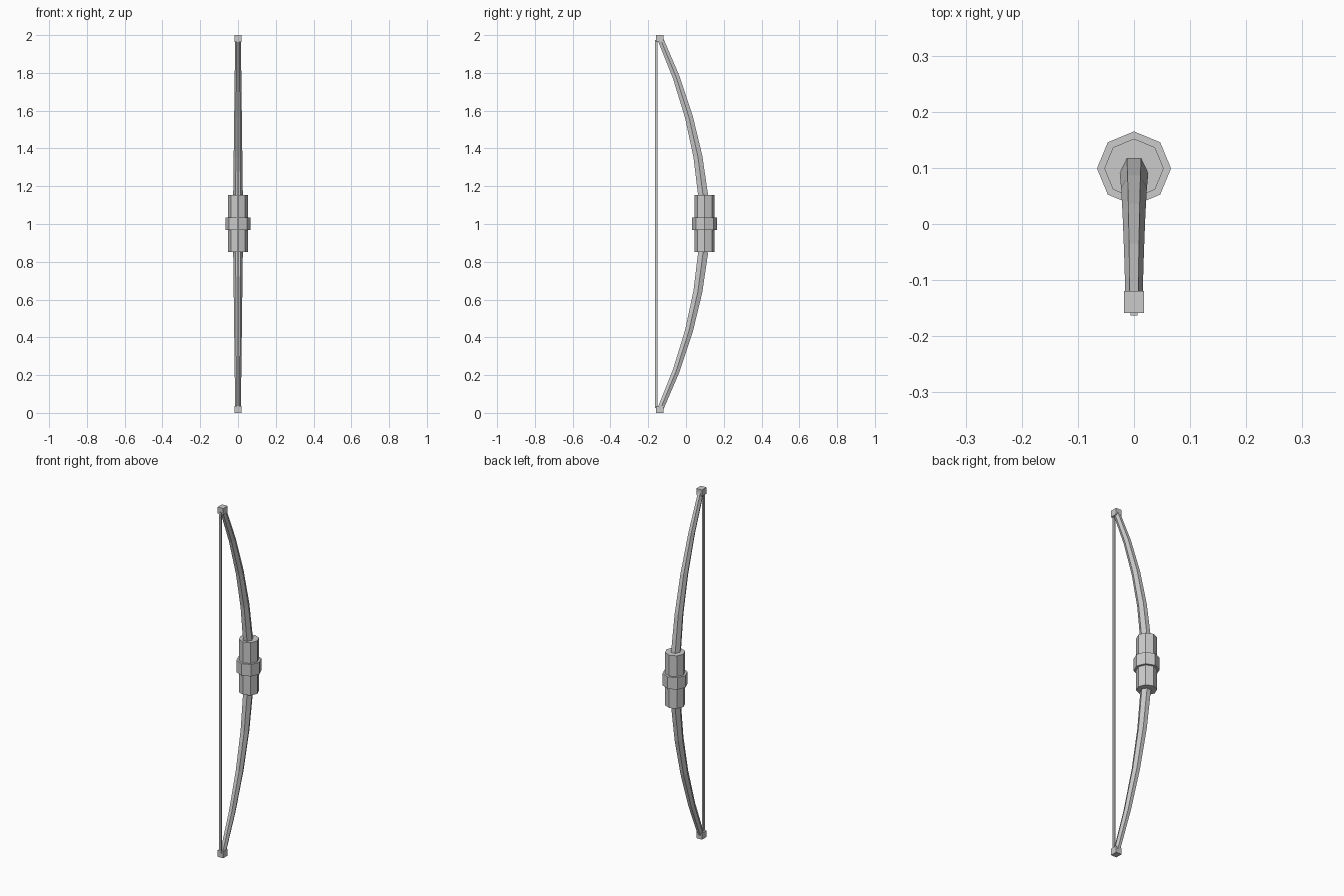
import bpy, bmesh, math
from mathutils import Vector

if "Cube" in bpy.data.objects:
    bpy.data.objects.remove(bpy.data.objects["Cube"])

GRIP_Y, TIP_Y = 0.099, -0.139


def make_object(name, bm):
    bmesh.ops.recalc_face_normals(bm, faces=bm.faces)
    mesh = bpy.data.meshes.new(name)
    bm.to_mesh(mesh)
    bm.free()
    obj = bpy.data.objects.new(name, mesh)
    bpy.context.collection.objects.link(obj)
    return obj


def prism(name, sides, radius, y, z0, z1):
    bm = bmesh.new()
    bmesh.ops.create_cone(bm, cap_ends=True, segments=sides, radius1=radius,
                          radius2=radius, depth=z1 - z0)
    bmesh.ops.translate(bm, verts=bm.verts, vec=(0, y, (z0 + z1) / 2))
    return make_object(name, bm)


def block(name, size, y, z):
    bm = bmesh.new()
    bmesh.ops.create_cube(bm, size=1)
    bmesh.ops.scale(bm, verts=bm.verts, vec=size)
    bmesh.ops.translate(bm, verts=bm.verts, vec=(0, y, z))
    return make_object(name, bm)


def limb(name, side):
    # tapered six-sided tube swept along a curve from grip to tip
    bm = bmesh.new()
    rings, steps = [], 4
    for i in range(steps + 1):
        t = i / steps
        y = 0.091 - 0.230 * (0.32 * t + 0.68 * t * t)
        slope = 0.230 * (0.32 + 1.36 * t) / 0.84
        centre = Vector((0, y, 1 + side * (0.148 + 0.84 * t)))
        normal = Vector((0, 1, side * slope)).normalized()
        r = 0.0255 - 0.0105 * t
        ring = []
        for k in range(6):
            a = k * math.pi / 3
            ring.append(bm.verts.new(centre + Vector((r * math.cos(a), 0, 0))
                                     + normal * r * 1.2 * math.sin(a)))
        rings.append(ring)
    for a, b in zip(rings, rings[1:]):
        for k in range(6):
            n = (k + 1) % 6
            bm.faces.new((a[k], a[n], b[n], b[k]))
    bm.faces.new(rings[0])
    bm.faces.new(rings[-1])
    return make_object(name, bm)


# grip and its raised collar
prism("grip", 8, 0.053, GRIP_Y, 0.852, 1.154)
prism("grip_collar", 8, 0.066, GRIP_Y, 0.967, 1.035)

# limbs and square end caps, mirrored about the grip
for label, s in (("upper", 1), ("lower", -1)):
    limb(label + "_limb", s)
    block(label + "_tip", (0.035, 0.04, 0.037), TIP_Y, 1 + s * 0.9815)

# string
block("bow_string", (0.012, 0.012, 1.95), -0.157, 1)
